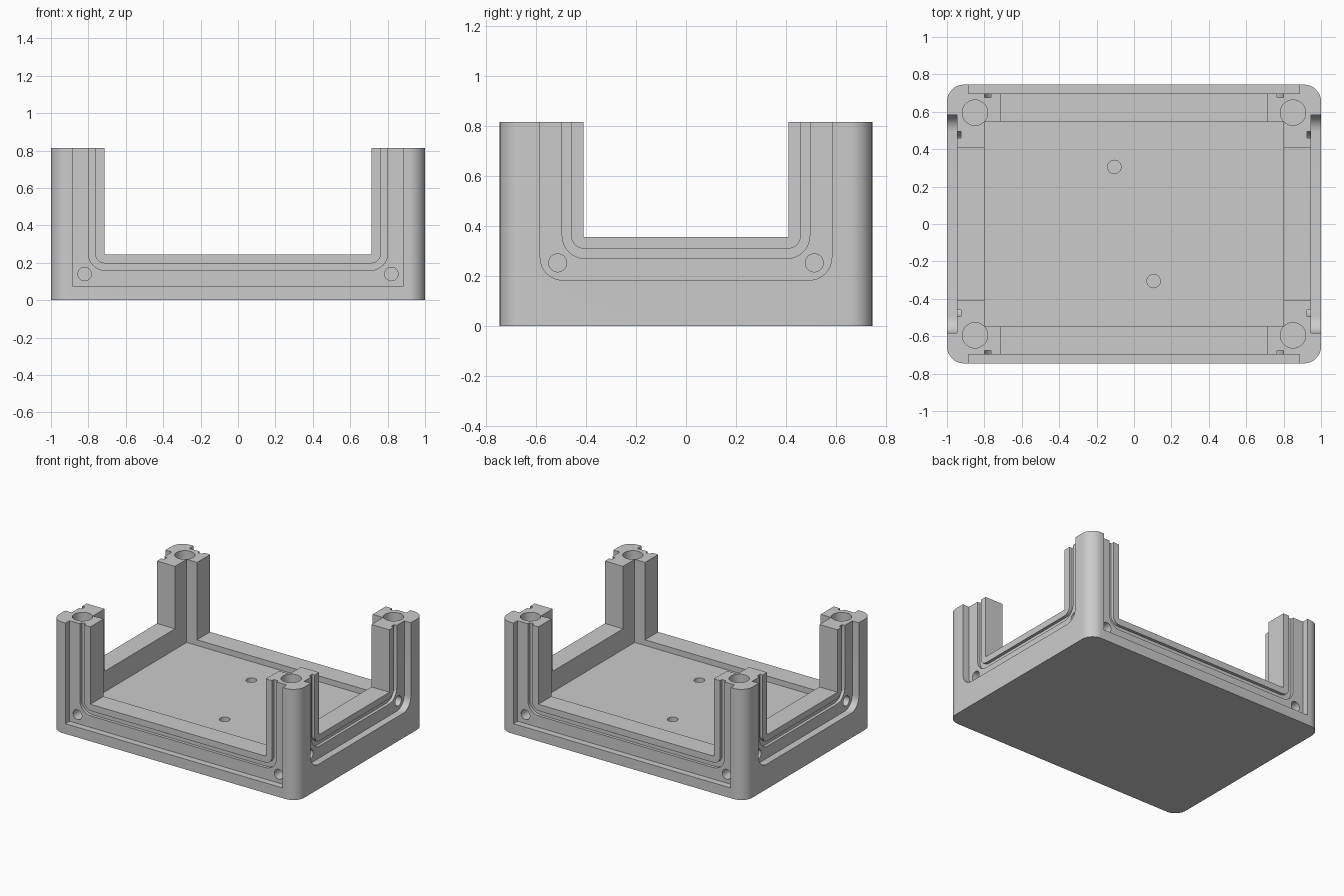
import bpy, bmesh, math

if "Cube" in bpy.data.objects:
    bpy.data.objects.remove(bpy.data.objects["Cube"], do_unlink=True)

HX, HY, HEIGHT, TOP = 1.0, 0.745, 0.815, 1.2

grey = bpy.data.materials.new("plain_grey")
grey.use_nodes = True
colour = (0.6, 0.6, 0.6, 1)
grey.diffuse_color = colour
grey.node_tree.nodes["Principled BSDF"].inputs["Base Color"].default_value = colour


def prism(name, pts, d0, d1, axis):
    """Extrude a 2D outline from d0 to d1 along an axis."""
    place = {"x": lambda u, v, d: (d, u, v),
             "y": lambda u, v, d: (u, d, v),
             "z": lambda u, v, d: (u, v, d)}[axis]
    bm = bmesh.new()
    a = [bm.verts.new(place(u, v, d0)) for u, v in pts]
    b = [bm.verts.new(place(u, v, d1)) for u, v in pts]
    bm.faces.new(a)
    bm.faces.new(b)
    for i in range(len(a)):
        j = (i + 1) % len(a)
        bm.faces.new((a[i], a[j], b[j], b[i]))
    bmesh.ops.recalc_face_normals(bm, faces=bm.faces)
    mesh = bpy.data.meshes.new(name)
    bm.to_mesh(mesh)
    bm.free()
    mesh.materials.append(grey)
    ob = bpy.data.objects.new(name, mesh)
    bpy.context.collection.objects.link(ob)
    return ob


def arc(cx, cy, r, start, sweep, n):
    return [(cx + r * math.cos(math.radians(start + sweep * i / n)),
             cy + r * math.sin(math.radians(start + sweep * i / n))) for i in range(n + 1)]


def circle(cx, cy, r):
    return arc(cx, cy, r, 0, 360, 32)[:-1]


def u_path(half, bottom, r):
    """U-shaped path, open at the top, with rounded lower corners."""
    if r == 0:
        return [(-half, TOP), (-half, bottom), (half, bottom), (half, TOP)]
    return ([(-half, TOP)] + arc(-half + r, bottom + r, r, 180, 90, 8)
            + arc(half - r, bottom + r, r, 270, 90, 8) + [(half, TOP)])


def cut(target, cutter):
    cutter.hide_render = True
    mod = target.modifiers.new("cut", "BOOLEAN")
    mod.operation = "DIFFERENCE"
    mod.solver = "EXACT"
    mod.object = cutter
    bpy.context.view_layer.objects.active = target
    bpy.ops.object.modifier_apply(modifier=mod.name)
    bpy.data.objects.remove(cutter, do_unlink=True)


# Solid block with rounded upright corners
R = 0.09
outline = []
for sx, sy, start in ((1, 1, 0), (-1, 1, 90), (-1, -1, 180), (1, -1, 270)):
    outline += arc(sx * (HX - R), sy * (HY - R), R, start, 90, 10)
body = prism("enclosure_base", outline, 0, HEIGHT, "z")

# Inner pocket down to the floor
cut(body, prism("pocket", [(-0.8, -0.545), (0.8, -0.545), (0.8, 0.545), (-0.8, 0.545)],
                0.203, TOP, "z"))

# Openings between the corner posts
cut(body, prism("front_back_opening", u_path(0.715, 0.245, 0), -1.2, 1.2, "y"))
cut(body, prism("side_opening", u_path(0.41, 0.355, 0), -1.2, 1.2, "x"))


def panel_seat(axis, face, recess, outer, inner, screw):
    """Recess, seal groove and screw holes on both walls of an axis."""
    for s in (-1, 1):
        cut(body, prism("recess", u_path(*recess), s * face, s * 1.3, axis))
        groove = u_path(*outer) + u_path(*inner)[::-1]
        cut(body, prism("groove", groove, s * (face - 0.022), s * 1.3, axis))
        for side in (-1, 1):
            hole = circle(side * screw[0], screw[1], 0.036)
            cut(body, prism("screw_hole", hole, s * (face - 0.1), s * 1.3, axis))


panel_seat("y", 0.697, (0.885, 0.075, 0), (0.8, 0.16, 0.09), (0.765, 0.197, 0.055),
           (0.82, 0.14))
panel_seat("x", 0.947, (0.583, 0.183, 0.09), (0.495, 0.27, 0.09), (0.46, 0.308, 0.055),
           (0.513, 0.252))

# Lid screw holes in the post tops
for sx in (-1, 1):
    for sy in (-1, 1):
        cut(body, prism("post_hole", circle(sx * 0.85, sy * 0.595, 0.068), 0.3, TOP, "z"))

# Small mounting holes in the floor
for s in (-1, 1):
    cut(body, prism("floor_hole", circle(s * 0.105, s * -0.305, 0.036), 0.1, TOP, "z"))

bpy.ops.object.select_all(action="DESELECT")
body.select_set(True)
bpy.context.view_layer.objects.active = body
bpy.ops.object.shade_smooth_by_angle(angle=math.radians(30))
